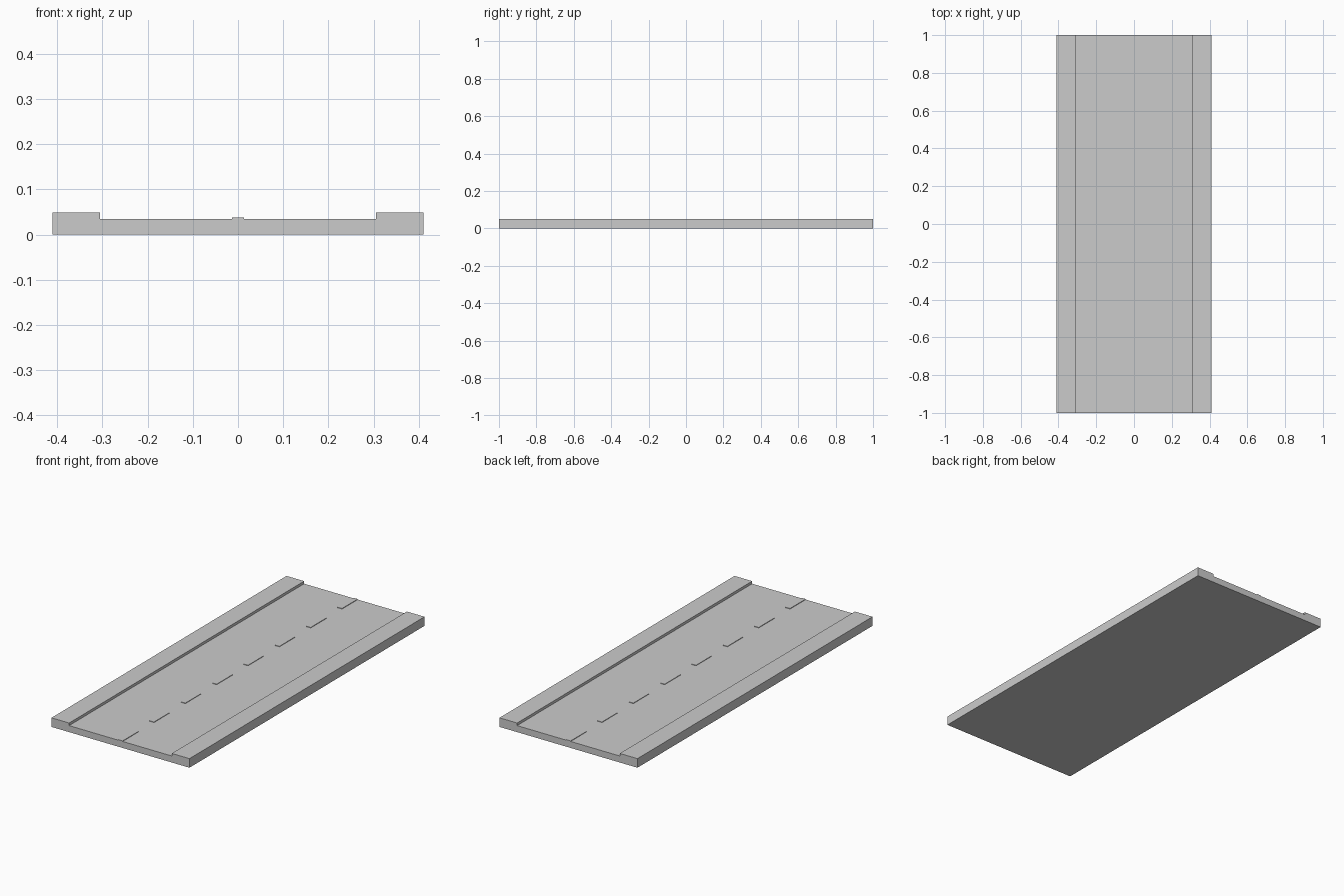
import bpy
import bmesh
from mathutils import Matrix, Vector

if "Cube" in bpy.data.objects:
    bpy.data.objects.remove(bpy.data.objects["Cube"])

HALF_W, INNER, LENGTH = 0.411, 0.306, 2.0
ROAD_Z, WALK_Z, DASH_Z = 0.035, 0.049, 0.038
SLOTS = 15  # alternating dash / gap lengths along the road


def add_box(bm, lo, hi):
    lo, hi = Vector(lo), Vector(hi)
    mat = Matrix.Translation((lo + hi) / 2) @ Matrix.Diagonal((*(hi - lo), 1))
    bmesh.ops.create_cube(bm, size=1, matrix=mat)


def make_object(name, boxes):
    bm = bmesh.new()
    for lo, hi in boxes:
        add_box(bm, lo, hi)
    mesh = bpy.data.meshes.new(name)
    bm.to_mesh(mesh)
    bm.free()
    obj = bpy.data.objects.new(name, mesh)
    bpy.context.collection.objects.link(obj)
    return obj


# Roadway slab
make_object("roadway", [((-INNER, -1, 0), (INNER, 1, ROAD_Z))])

# Raised sidewalk, mirrored to the other side
walk = make_object("sidewalks", [((INNER, -1, 0), (HALF_W, 1, WALK_Z))])
walk.modifiers.new("mirror", 'MIRROR').use_axis = (True, False, False)

# Dashed centre line, starting and ending flush with the road ends
step = LENGTH / SLOTS
dashes = []
for i in range(0, SLOTS, 2):
    y = -LENGTH / 2 + i * step
    dashes.append(((-0.013, y, ROAD_Z), (0.013, y + step, DASH_Z)))
make_object("centre_line_dashes", dashes)
